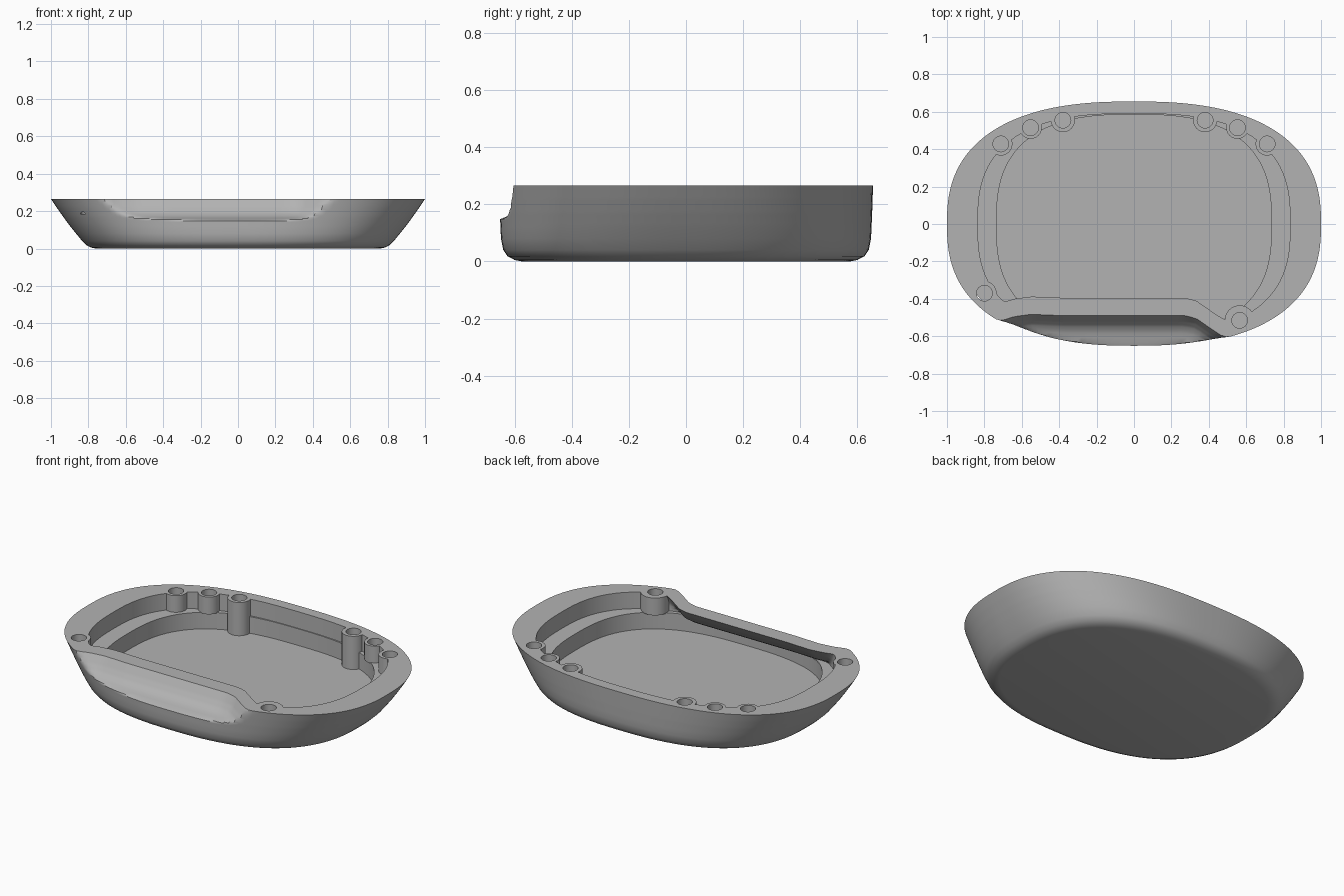
import bpy, bmesh, math

cube = bpy.data.objects.get("Cube")
if cube:
    bpy.data.objects.remove(cube, do_unlink=True)

TOP, LEDGE, FLOOR = 0.265, 0.165, 0.065
WALL = 0.095

grey = bpy.data.materials.new("plain grey")
grey.use_nodes = True
grey.diffuse_color = (0.45, 0.45, 0.45, 1)
grey.node_tree.nodes["Principled BSDF"].inputs["Base Color"].default_value = (0.45, 0.45, 0.45, 1)


def interp(points, t):
    """Piecewise linear lookup in sorted (t, value) pairs."""
    if t <= points[0][0]:
        return points[0][1]
    for (a, va), (b, vb) in zip(points, points[1:]):
        if t <= b:
            return va + (vb - va) * (t - a) / (b - a)
    return points[-1][1]


# Half width and half depth of the shell by height
WIDTH = [(0, .76), (.005, .785), (.018, .81), (.04, .833), (.08, .866),
         (.12, .898), (.17, .935), (.22, .97), (TOP, 1)]
DEPTH = [(0, .575), (.005, .60), (.018, .625), (.04, .64), (.08, .648),
         (.17, .652), (TOP, .655)]
# Front scoop: line along the rim, and how far it moves out lower down
RIM = [(-.8, -.56), (-.72, -.52), (-.64, -.495), (-.55, -.483), (-.38, -.49), (.27, -.49),
       (.33, -.503), (.4, -.552), (.46, -.592), (.51, -.618), (.6, -.72)]
DROP = [(.135, -.35), (.15, -.17), (.158, -.125), (.17, -.085), (.19, -.055),
        (.22, -.03), (TOP, 0)]


def smooth_max(a, b, k=0.02):
    h = max(k - abs(a - b), 0) / k
    return max(a, b) + h * h * k / 4


def oval(ax, by, power, count=192):
    for i in range(count):
        t = 2 * math.pi * i / count
        c, s = math.cos(t), math.sin(t)
        yield (math.copysign(abs(c) ** (2 / power), c) * ax,
               math.copysign(abs(s) ** (2 / power), s) * by)


def loft(name, rings, power, inset):
    """Closed solid through oval rings (z, half width, half depth), cut back by the scoop."""
    bm = bmesh.new()
    loops = []
    for z, ax, by in rings:
        loop = []
        for x, y in oval(ax, by, power):
            if y < 0:
                y = smooth_max(y, interp(RIM, x) + interp(DROP, z) + inset)
            loop.append(bm.verts.new((x, y, z)))
        loops.append(loop)
    for low, high in zip(loops, loops[1:]):
        for i in range(len(low)):
            j = (i + 1) % len(low)
            bm.faces.new((low[i], low[j], high[j], high[i]))
    bm.faces.new(loops[0][::-1])
    bm.faces.new(loops[-1])
    return finish(name, bm)


def finish(name, bm):
    mesh = bpy.data.meshes.new(name)
    bm.to_mesh(mesh)
    bm.free()
    mesh.materials.append(grey)
    obj = bpy.data.objects.new(name, mesh)
    bpy.context.collection.objects.link(obj)
    return obj


def cylinder(name, x, y, r, z0, z1):
    bm = bmesh.new()
    bmesh.ops.create_cone(bm, cap_ends=True, segments=32, radius1=r, radius2=r, depth=z1 - z0)
    bmesh.ops.translate(bm, verts=bm.verts, vec=(x, y, (z0 + z1) / 2))
    return finish(name, bm)


def combine(target, tool, operation):
    """Apply a boolean and discard the tool."""
    mod = target.modifiers.new("cut", "BOOLEAN")
    mod.operation, mod.object, mod.solver = operation, tool, "EXACT"
    bpy.context.view_layer.objects.active = target
    bpy.ops.object.modifier_apply(modifier=mod.name)
    bpy.data.objects.remove(tool, do_unlink=True)


def levels(start, stop, count):
    return [start + (stop - start) * i / count for i in range(count + 1)]


# Outer shell
heights = [0, .005, .018, .04, .08, .12] + levels(.135, TOP, 20)
shell = loft("tray_shell", [(z, interp(WIDTH, z), interp(DROP and DEPTH, z)) for z in heights], 2.5, 0)

# Two-step cavity
cavity = loft("cavity", [(z, .835, .59) for z in levels(LEDGE, TOP, 12) + [.35]], 2.7, WALL)
lower = loft("lower_cavity", [(z, .735, .585) for z in [FLOOR, .1, .13] + levels(.14, .2, 8)], 2.7, WALL + .001)
combine(cavity, lower, "UNION")

# Screw bosses stand in the cavity: x, y, collar radius, foot height
bosses = [(-.8, -.37, .065, LEDGE - .004), (.565, -.515, .08, LEDGE - .004)]
for side in (-1, 1):
    bosses += [(side * .38, .555, .064, 0),
               (side * .553, .515, .06, LEDGE - .004),
               (side * .712, .428, .062, LEDGE - .004)]
for x, y, r, foot in bosses:
    combine(cavity, cylinder("boss", x, y, r, foot, .4), "DIFFERENCE")
combine(shell, cavity, "DIFFERENCE")

# Screw holes
for x, y, r, foot in bosses:
    combine(shell, cylinder("screw_hole", x, y, .042, TOP - .08, .4), "DIFFERENCE")

bpy.ops.object.select_all(action="DESELECT")
shell.select_set(True)
bpy.context.view_layer.objects.active = shell
bpy.ops.object.shade_smooth_by_angle(angle=math.radians(30))
